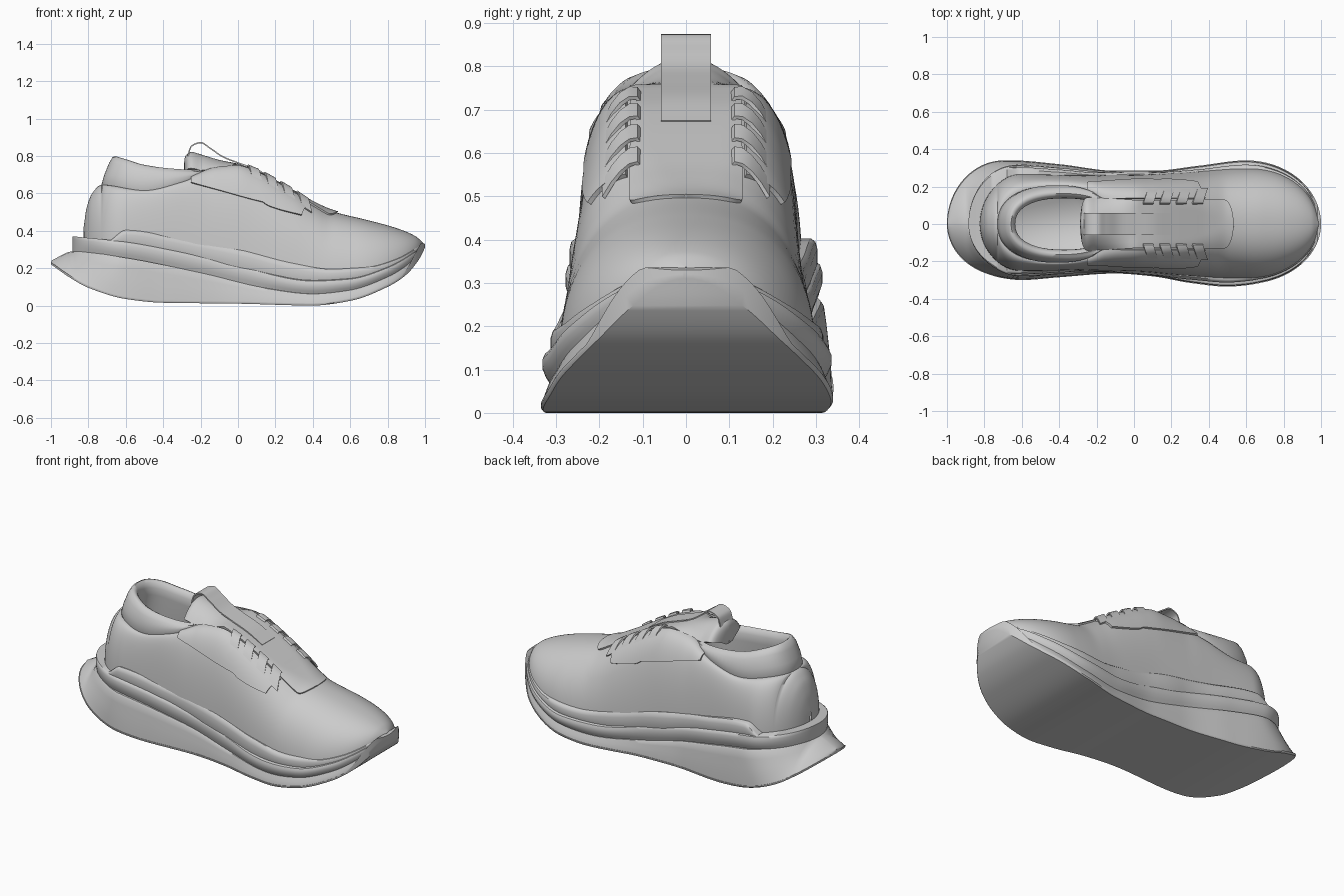
import bpy, bmesh
from math import sin, cos, asin, acos, pi, sqrt, radians

if "Cube" in bpy.data.objects:
    bpy.data.objects.remove(bpy.data.objects["Cube"])


def curve(*p):
    """Smooth, non-overshooting function through the points (x, value)."""
    d = [(p[i+1][1]-p[i][1]) / (p[i+1][0]-p[i][0]) for i in range(len(p)-1)]
    m = [d[0]] + [0 if a*b <= 0 else 2*a*b/(a+b) for a, b in zip(d, d[1:])] + [d[-1]]

    def f(x):
        x = min(max(x, p[0][0]), p[-1][0])
        i = max(k for k in range(len(d)) if x >= p[k][0])
        h = p[i+1][0]-p[i][0]
        t = (x-p[i][0])/h
        return (p[i][1]*(1+2*t)*(1-t)**2 + h*m[i]*t*(1-t)**2
                + p[i+1][1]*t*t*(3-2*t) + h*m[i+1]*t*t*(t-1))
    return f


def cap(x, x0, x1, rh, rt):
    """Rounds a plan outline off at the heel and toe ends."""
    k = 0
    if x < x0+rh:
        k = (x0+rh-x)/rh
    if x > x1-rt:
        k = (x-x1+rt)/rt
    return sqrt(max(0.0003, 1-k*k))


def stations(a, b, n, extra=()):
    return sorted([a+(b-a)*(1-cos(pi*i/n))/2 for i in range(n+1)] + list(extra))


def loft(name, patches, ring=False, ends=(), thick=0, angle=40):
    """Skins rows of points; several patches are welded together."""
    bm = bmesh.new()
    for rows in patches:
        vs = [[bm.verts.new(c) for c in r] for r in rows]
        n = len(vs[0])
        for a, b in zip(vs, vs[1:]):
            for j in range(n if ring else n-1):
                k = (j+1) % n
                bm.faces.new((a[j], a[k], b[k], b[j]))
        for e in ends:
            bm.faces.new(vs[e])
    bmesh.ops.remove_doubles(bm, verts=bm.verts, dist=1e-5)
    bmesh.ops.recalc_face_normals(bm, faces=bm.faces)
    me = bpy.data.meshes.new(name)
    bm.to_mesh(me)
    bm.free()
    ob = bpy.data.objects.new(name, me)
    bpy.context.collection.objects.link(ob)
    bpy.ops.object.select_all(action='DESELECT')
    ob.select_set(True)
    bpy.context.view_layer.objects.active = ob
    if thick:
        mod = ob.modifiers.new("thickness", 'SOLIDIFY')
        mod.thickness, mod.offset = thick, 0
        bpy.ops.object.modifier_apply(modifier=mod.name)
    bpy.ops.object.shade_smooth_by_angle(angle=radians(angle))
    return ob


# Sole plan half-widths (+y and -y) and the height lines between layers
sole_l = curve((-1, .335), (-.65, .34), (-.4, .32), (-.1, .285), (.1, .285), (.35, .312), (.6, .34), (1, .34))
sole_r = curve((-1, .27), (-.8, .277), (-.6, .30), (-.4, .285), (-.1, .265), (.1, .28), (.3, .315), (.5, .335), (.7, .32), (1, .318))
z0 = curve((-1, .22), (-.9, .15), (-.8, .095), (-.6, .035), (-.4, .015), (0, .01), (.4, 0), (.6, .025), (.8, .1), (.9, .165), (.97, .25), (1, .31))
z1 = curve((-1, .24), (-.88, .29), (-.6, .255), (-.2, .175), (.15, .095), (.4, .065), (.6, .085), (.8, .155), (.9, .215), (.97, .285), (1, .327))
z2 = curve((-.88, .37), (-.6, .34), (-.3, .285), (0, .215), (.4, .135), (.6, .145), (.8, .205), (.95, .29), (1, .33))
z3 = curve((-.68, .35), (-.6, .403), (-.3, .355), (0, .30), (.3, .225), (.5, .195), (.7, .21), (.85, .252), (1, .335))
toe_wrap = curve((.88, .012), (.975, .07), (1, .02))  # outsole climbs over the toe tip


def layer(name, x0, x1, rh, rt, lo, hi, scale, prof, rake=0):
    """Sole slab; rake shifts the top of the heel wall forwards."""
    rows = []
    for x in stations(x0, x1, 100):
        l, h = lo(x), hi(x)
        shift = min(rake, x-x0)
        left, right = [], []
        for t, s in prof:
            k = cap(x, x0+shift*t, x1, rh, rt)*scale(x)*s
            left.append((x, sole_l(x)*k, l+(h-l)*t))
            right.append((x, -sole_r(x)*k, l+(h-l)*t))
        rows.append(left+right[::-1])
    loft(name, [rows], ring=True, ends=(0, -1))


one = lambda x: 1
layer("outsole", -1, 1, .3, .4, z0, lambda x: z0(x)+toe_wrap(x), one, [(0, .985), (.5, 1), (1, 1)])
layer("lower_midsole", -.998, .998, .3, .4, lambda x: z0(x)+.008, z1, one,
      [(0, .99), (.25, .985), (.5, .97), (.75, .955), (.95, .94), (1, .92)], rake=.11)
layer("upper_midsole", -.885, .993, .25, .4, lambda x: z1(x)-.012, z2,
      curve((-.9, .93), (-.5, .94), (0, .985), (.5, 1), (1, 1)),
      [(0, .92), (.3, .965), (.55, .99), (.8, .99), (.95, .975), (1, .95)])
layer("rim_band", -.68, .988, 0, .39, lambda x: z2(x)-.02, z3,
      curve((-.68, .89), (-.3, .92), (0, .985), (.4, .935), (1, .93)),
      [(0, .97), (.3, 1), (.7, 1), (.9, .985), (1, .95)])

# Upper: arched cross-sections, split open around the ankle and throat
upper_l = curve((-.82, .25), (-.6, .268), (-.3, .262), (0, .265), (.3, .28), (.6, .30), (1, .30))
upper_r = curve((-.82, .24), (-.6, .252), (-.3, .25), (0, .255), (.3, .28), (.55, .293), (1, .28))
top = curve((-.825, .42), (-.81, .52), (-.78, .60), (-.73, .645), (-.5, .615), (-.3, .66), (-.11, .732), (0, .742),
            (.1, .712), (.2, .662), (.3, .606), (.4, .55), (.5, .505), (.7, .455), (.85, .413), (.95, .37), (.99, .335))
power = curve((-.8, 2.2), (-.3, 2.4), (-.05, 2.5), (.3, 2.35), (.6, 2.3), (1, 2.2))
throat = curve((-.2, .157), (-.15, .132), (-.05, .113), (.1, .1), (.3, .08), (.42, .035), (.5, 0), (1, 0))


def oval(x, x0, x1, hw, n=2.3):
    k = abs(x-(x0+x1)/2)/((x1-x0)/2)
    return hw*(1-k**n)**(1/n) if k < 1 else 0


def section(x, side):
    w = (upper_l if side > 0 else upper_r)(x)*cap(x, -.825, .988, .22, .37)
    o = oval(x, -.73, -.11, .205) if x < -.2 else throat(x)
    return w, o, z2(x)-.03, top(x), power(x)


def upper_pt(x, side, th, off=0):
    w, o, b, e, n = section(x, side)
    u, t = max(cos(th), 0)**(2/n), sin(th)**(2/n)
    ny, nz = u**(n-1)/(w-o), t**(n-1)/(e-b)
    k = off/sqrt(ny*ny+nz*nz)
    return (x, side*(o+(w-o)*u+ny*k), b+(e-b)*t+nz*k)


def theta_y(x, side, y):
    w, o, b, e, n = section(x, side)
    return acos(min(1, max(0, (y-o)/(w-o)))**(n/2))


def theta_z(x, side, z):
    w, o, b, e, n = section(x, side)
    return asin(min(1, max(0, (z-b)/(e-b)))**(n/2))


def surf_z(x, y):
    s = 1 if y >= 0 else -1
    return upper_pt(x, s, theta_y(x, s, abs(y)))[2]


xs = stations(-.825, .988, 120, (-.73, -.725))
loft("upper", [[[upper_pt(x, s, pi/2*i/24) for i in range(25)] for x in xs] for s in (1, -1)], angle=50)

# Padded collar, lining and insole: stacked ovals rolled over the ankle edge
rim = curve((-.66, .80), (-.6, .782), (-.5, .752), (-.35, .732), (-.2, .725), (-.1, .73))
rings = [(-.72, -.11, .195, lambda x: top(max(x, -.73))-.03),
         (-.73, -.11, .205, lambda x: top(max(x, -.73))+.002),
         (-.715, -.11, .207, lambda x: .65*top(max(x, -.73))+.35*rim(x)),
         (-.69, -.108, .195, lambda x: .25*top(max(x, -.73))+.75*rim(x)),
         (-.672, -.105, .178, lambda x: rim(x)-.008),
         (-.657, -.105, .163, rim),
         (-.642, -.108, .148, lambda x: rim(x)-.01),
         (-.635, -.11, .138, lambda x: rim(x)-.035),
         (-.64, -.11, .137, lambda x: rim(x)-.08),
         (-.68, -.11, .16, lambda x: .55),
         (-.69, -.11, .165, lambda x: .45),
         (-.66, -.12, .14, lambda x: .42)]
rows = []
for x0, x1, hw, zf in rings:
    row = []
    for i in range(72):
        a = 2*pi*i/72
        x = (x0+x1)/2+(x1-x0)/2*cos(a)
        row.append((x, oval(x, x0, x1, hw)*(1 if i <= 36 else -1), zf(x)))
    rows.append(row)
loft("collar_and_lining", [rows], ring=True, ends=(-1,), angle=60)

# Tongue lying in the throat and rising behind it, with a turned-down rear lip
rise = curve((-.28, .765), (-.275, .795), (-.25, .813), (-.2, .80), (-.1, .77), (0, .75), (.05, .732))
rows = []
for x in stations(-.28, .53, 50):
    hw = (.128+.03*max(0, -x))*cap(x, -.28, .53, .03, .05)
    c, xc = (rise(x) if x < .05 else top(x)+.001), max(x, 0)
    back = min(1, max(0, -x)/.2)
    rows.append([(x, hw*v, c+surf_z(xc, hw*v)-top(xc)-.08*back*v*v) for v in [j/8-1 for j in range(17)]])
loft("tongue", [rows], thick=.016)

# Pull strap looped over the tongue
px = curve((0, -.268), (1, -.25), (2, -.2), (3, -.15), (4, -.08), (5, 0), (6, .1), (7, .2))
pz = curve((0, .80), (1, .85), (2, .871), (3, .842), (4, .795), (5, .763), (6, .726), (7, .672))
loft("pull_strap", [[[(px(i/6), y, pz(i/6)) for y in (-.058, 0, .058)] for i in range(43)]], thick=.007)

# Eyestay panels and four lace loops on each side
low = curve((-.25, .655), (-.1, .615), (.1, .56), (.13, .553), (.16, .533), (.38, .47))
for side, tag in ((1, "left"), (-1, "right")):
    rows = []
    for i in range(41):
        row = []
        for j in range(13):
            v = j/12
            x = -.25+i/40*(.59+.04*v)
            a, b = theta_z(x, side, low(x)), theta_y(x, side, .135)
            row.append(upper_pt(x, side, a+(max(b, a+.02)-a)*v, .005))
        rows.append(row)
    loft("eyestay_"+tag, [rows], thick=.012)
    for k in range(4):
        x0 = .075+.088*k
        rows = []
        for y, h in ((.19, .008), (.17, .016), (.15, .021), (.13, .022), (.114, .017), (.106, .004), (.114, -.008)):
            # each loop sweeps slightly forward towards its outer end
            cx = x0+(y-.11)*.35
            rows.append([(cx+d, side*y, surf_z(cx+d, side*y)+h) for d in (-.027, 0, .027)])
        loft(f"lace_loop_{tag}_{k+1}", [rows], thick=.009)
